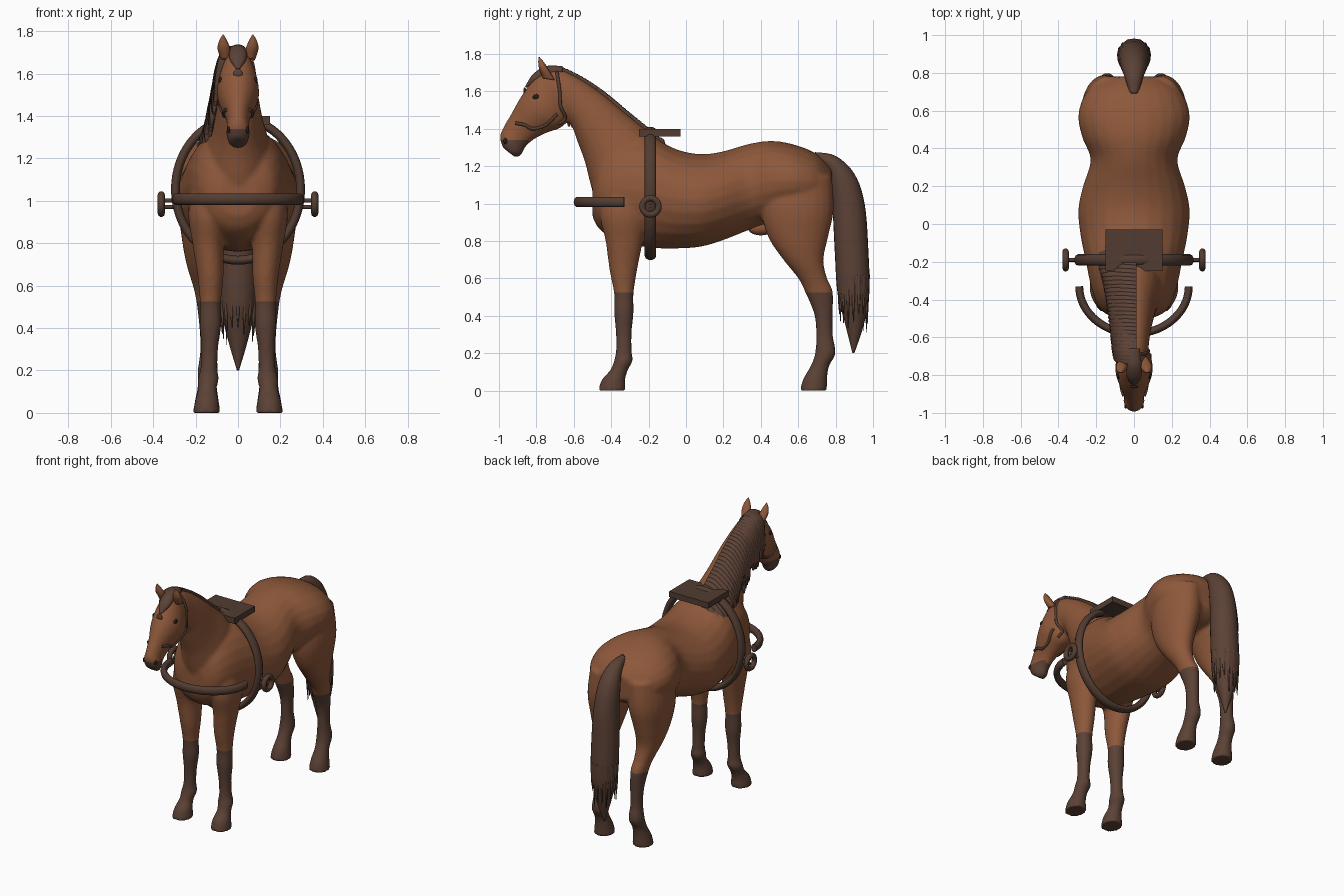
import bpy, bmesh, math, random
from mathutils import Vector
from mathutils.bvhtree import BVHTree

if "Cube" in bpy.data.objects:
    bpy.data.objects.remove(bpy.data.objects["Cube"], do_unlink=True)
random.seed(4)


def material(name, colour):
    mat = bpy.data.materials.new(name)
    mat.use_nodes = True
    mat.diffuse_color = (*colour, 1)
    mat.node_tree.nodes["Principled BSDF"].inputs["Base Color"].default_value = (*colour, 1)
    return mat


CHESTNUT = material("chestnut coat", (.27, .098, .043))
DARK = material("dark brown hair", (.105, .053, .036))
LEATHER = material("brown leather", (.085, .046, .032))
BLACK = material("eye black", (.02, .012, .01))


def smooth(rows, steps=5):
    """Catmull-Rom resampling of rows of numbers."""
    out = []
    for i in range(len(rows) - 1):
        quad = [rows[max(0, min(len(rows) - 1, i + k))] for k in (-1, 0, 1, 2)]
        for s in range(steps):
            t = s / steps
            out.append([b + .5 * t * (c - a + t * (2 * a - 5 * b + 4 * c - d + t * (3 * (b - c) + d - a)))
                        for a, b, c, d in zip(*quad)])
    return out + [list(rows[-1])]


def loft(bm, rows, side=1, sides=24):
    """Skin ellipses given as top y, top z, bottom y, bottom z, half width, centre x."""
    rings = []
    for y1, z1, y2, z2, width, x in smooth(rows):
        ring = []
        for k in range(sides):
            a = math.tau * k / sides
            c, s = math.cos(a) / 2, math.sin(a)
            ring.append(bm.verts.new((side * x + s * width, (y1 + y2) / 2 + c * (y1 - y2),
                                      (z1 + z2) / 2 + c * (z1 - z2))))
        rings.append(ring)
    for a, b in zip(rings, rings[1:]):
        for k in range(sides):
            n = (k + 1) % sides
            bm.faces.new((a[k], a[n], b[n], b[k]))
    bm.faces.new(rings[0])
    bm.faces.new(rings[-1])


def finish(bm, name, *mats):
    bmesh.ops.recalc_face_normals(bm, faces=bm.faces)
    mesh = bpy.data.meshes.new(name)
    bm.to_mesh(mesh)
    bm.free()
    mesh.shade_smooth()
    for mat in mats:
        mesh.materials.append(mat)
    obj = bpy.data.objects.new(name, mesh)
    bpy.context.collection.objects.link(obj)
    return obj


def tube(name, paths, radius, mat, taper=None, cyclic=False, scale=(1, 1, 1), at=(0, 0, 0)):
    """Round tubes along one or more smooth paths, turned into a mesh."""
    curve = bpy.data.curves.new(name, "CURVE")
    curve.dimensions = "3D"
    curve.bevel_depth, curve.bevel_resolution = radius, 3
    curve.use_fill_caps = True
    for path in paths:
        spline = curve.splines.new("POLY")
        spline.points.add(len(path) - 1)
        spline.use_cyclic_u = cyclic
        for i, (point, co) in enumerate(zip(spline.points, path)):
            point.co = (*co, 1)
            point.radius = taper(i / (len(path) - 1)) if taper else 1
    obj = bpy.data.objects.new(name, curve)
    obj.scale, obj.location = scale, at
    bpy.context.collection.objects.link(obj)
    mesh = bpy.data.meshes.new_from_object(obj.evaluated_get(bpy.context.evaluated_depsgraph_get()))
    bpy.data.objects.remove(obj)
    mesh.shade_smooth()
    mesh.materials.clear()
    mesh.materials.append(mat)
    obj = bpy.data.objects.new(name, mesh)
    obj.scale, obj.location = scale, at
    bpy.context.collection.objects.link(obj)
    return obj


def ball(name, at, size, mat):
    bm = bmesh.new()
    bmesh.ops.create_uvsphere(bm, u_segments=16, v_segments=10, radius=1)
    obj = finish(bm, name, mat)
    obj.location, obj.scale = at, size
    return obj


# Trunk: y, top z, bottom z, half width
trunk = [(-.5, 1.13, .93, .09), (-.46, 1.26, .86, .17), (-.36, 1.35, .8, .22), (-.2, 1.36, .765, .255),
         (-.05, 1.29, .76, .285), (.08, 1.265, .77, .295), (.2, 1.28, .805, .27), (.34, 1.32, .86, .23),
         (.46, 1.335, .9, .275), (.58, 1.315, .93, .295), (.7, 1.265, .95, .25), (.78, 1.18, 1, .14)]
trunk = [(y, top, y, low, w, 0) for y, top, low, w in trunk]
neck = [(-.05, 1.27, -.45, .9, .16, 0), (-.2, 1.385, -.51, 1.1, .15, 0), (-.33, 1.49, -.54, 1.22, .12, 0),
        (-.45, 1.59, -.58, 1.33, .1, 0), (-.57, 1.67, -.61, 1.41, .085, 0), (-.68, 1.72, -.66, 1.46, .075, 0),
        (-.76, 1.71, -.72, 1.5, .06, 0)]
head = [(-.7, 1.73, -.63, 1.52, .055, 0), (-.79, 1.7, -.63, 1.45, .085, 0), (-.85, 1.62, -.67, 1.405, .1, 0),
        (-.89, 1.56, -.74, 1.38, .088, 0), (-.935, 1.48, -.81, 1.345, .062, 0), (-.97, 1.42, -.86, 1.3, .052, 0),
        (-.995, 1.36, -.88, 1.26, .055, 0), (-.98, 1.3, -.91, 1.245, .04, 0)]
# Legs: z, front y, back y, centre x, half width
front_leg = [(1.15, -.42, -.22, .13, .07), (.95, -.46, -.2, .14, .095), (.8, -.43, -.23, .14, .075),
             (.65, -.41, -.26, .13, .062), (.52, -.385, -.28, .13, .05), (.42, -.385, -.28, .13, .052),
             (.31, -.375, -.29, .133, .04), (.21, -.375, -.29, .137, .04), (.16, -.385, -.285, .14, .05),
             (.11, -.405, -.31, .145, .044), (.06, -.45, -.325, .147, .055), (0, -.47, -.32, .148, .065)]
hind_leg = [(1.15, .42, .78, .14, .12), (.97, .4, .79, .155, .125), (.82, .44, .76, .165, .1),
            (.7, .52, .735, .165, .078), (.6, .6, .755, .155, .058), (.53, .635, .785, .145, .052),
            (.41, .685, .785, .14, .043), (.3, .695, .785, .14, .038), (.2, .69, .8, .142, .048),
            (.13, .665, .765, .145, .045), (.06, .625, .755, .147, .056), (0, .61, .755, .148, .065)]
bm = bmesh.new()
for rows in (trunk, neck, head):
    loft(bm, rows)
for rows in (front_leg, hind_leg):
    for side in (1, -1):
        loft(bm, [(y1, z, y2, z, w, x) for z, y1, y2, x, w in rows], side)
rough = finish(bm, "rough_body")

# Fuse the parts into one soft skin
remesh = rough.modifiers.new("fuse", "REMESH")
remesh.mode, remesh.voxel_size = "VOXEL", .011
soften = rough.modifiers.new("soften", "SMOOTH")
soften.factor, soften.iterations = .5, 6
bm = bmesh.new()
bm.from_object(rough, bpy.context.evaluated_depsgraph_get())
bpy.data.objects.remove(rough)

# Dark stockings and muzzle with clean cut edges
STOCKING, MUZZLE = .525, 1.34
for height, keep in ((STOCKING, lambda y: True), (MUZZLE, lambda y: y < -.84)):
    faces = [f for f in bm.faces if keep(f.calc_center_median().y)]
    geom = faces + list({e for f in faces for e in f.edges}) + list({v for f in faces for v in f.verts})
    bmesh.ops.bisect_plane(bm, geom=geom, plane_co=(0, 0, height), plane_no=(0, 0, 1))
for f in bm.faces:
    c = f.calc_center_median()
    f.material_index = int(c.z < STOCKING or (c.y < -.84 and c.z < MUZZLE))
skin = BVHTree.FromBMesh(bm)
finish(bm, "horse_body", CHESTNUT, DARK)


def on_skin(y, z, side, lift=.002):
    hit = skin.ray_cast(Vector((side, y, z)), Vector((-side, 0, 0)))[0]
    return (hit.x + side * lift if hit else side * .02, y, z)


# Ears, eyes, nostrils and bridle straps on both sides
cheek_strap = [(-.69, 1.7), (-.675, 1.6), (-.67, 1.52), (-.645, 1.46), (-.68, 1.425)]
nose_strap = [(-.69, 1.48), (-.75, 1.42), (-.82, 1.4), (-.86, 1.42), (-.91, 1.43)]
for side, label in ((1, "left"), (-1, "right")):
    bm = bmesh.new()
    loft(bm, [(-.765, 1.67, -.7, 1.66, .022, .058), (-.785, 1.72, -.73, 1.71, .03, .066),
              (-.79, 1.755, -.755, 1.75, .02, .07), (-.788, 1.785, -.784, 1.785, .002, .07)], side, 12)
    finish(bm, label + "_ear", CHESTNUT)
    ball(label + "_eye", on_skin(-.8, 1.57, side, -.004), (.01, .02, .015), BLACK)
    ball(label + "_nostril", on_skin(-.965, 1.335, side, -.002), (.008, .013, .016), BLACK)
    for name, rows in (("cheek", cheek_strap), ("nose", nose_strap)):
        path = [on_skin(y, z, side) for y, z in smooth(rows)]
        tube(f"{label}_{name}_strap", [path], .009, LEATHER)
ball("forehead_star", (0, -.862, 1.6), (.022, .008, .022), DARK)
ball("sheath", (0, .4, .87), (.04, .07, .04), CHESTNUT)

# Forelock and mane, the locks falling over the right side of the neck
bm = bmesh.new()
loft(bm, [(-.66, 1.735, -.66, 1.69, .03, 0), (-.75, 1.735, -.73, 1.68, .04, 0),
          (-.82, 1.69, -.79, 1.65, .04, 0), (-.86, 1.625, -.85, 1.62, .008, 0)])
finish(bm, "forelock", DARK)
locks = []
for y, z, _, _, w, _ in smooth(neck, 6)[4:-3]:
    drop = random.uniform(.2, .31)
    locks.append(smooth([(.012, y, z - .02), (-.05, y + .005, z - .03), (-w - .012, y + .015, z - .12),
                         (-w - .035, y + .02, z - drop)], 4))
tube("mane", locks, .032, DARK, lambda t: 1 - .85 * t ** 4)

# Tail with loose strands at the end
bm = bmesh.new()
loft(bm, [(.69, 1.275, .7, 1.22, .025, 0), (.8, 1.255, .76, 1.17, .05, 0), (.9, 1.16, .775, 1.08, .07, 0),
          (.955, 1, .785, .95, .08, 0), (.975, .75, .795, .75, .088, 0), (.98, .52, .81, .52, .085, 0),
          (.95, .35, .85, .36, .05, 0), (.9, .2, .89, .2, .005, 0)])
finish(bm, "tail", DARK)
strands = []
for k in range(16):
    a = math.tau * k / 16
    x, y = .078 * math.sin(a), .895 + .075 * math.cos(a)
    strands.append([(x, y, .62), (x * 1.03, y, .48), (x * .95, y, random.uniform(.3, .42))])
tube("tail_strands", strands, .014, DARK, lambda t: 1 - .9 * t)


def arc(rx, ry, start, sweep, steps, axes):
    points = []
    for k in range(steps):
        a = start + sweep * k / steps
        p = Vector((0, 0, 0))
        p[axes[0]], p[axes[1]] = rx * math.cos(a), ry * math.sin(a)
        points.append(p)
    return points


# Harness: girth hoop, breast band, back pad and side rings
tube("girth_hoop", [arc(.295, .335, 0, math.tau, 64, (0, 2))], .022, LEATHER, cyclic=True,
     scale=(1, 1.4, 1), at=(0, -.19, 1.055))
tube("breast_band", [arc(.29, .25, math.pi, math.pi * 1.025, 40, (0, 1))], .021, LEATHER,
     scale=(1, 1, 1.35), at=(0, -.33, 1.008))
bm = bmesh.new()
bmesh.ops.create_cube(bm, size=1)
pad = finish(bm, "back_pad", LEATHER)
pad.data.shade_flat()
pad.scale, pad.location = (.3, .22, .04), (0, -.14, 1.38)
for side, label in ((1, "left"), (-1, "right")):
    tube(label + "_side_ring", [arc(.044, .044, 0, math.tau, 32, (1, 2))], .017, LEATHER,
         cyclic=True, at=(side * .362, -.19, .985))
    bars = [[(side * .29, -.19, z), (side * .36, -.19, z)] for z in (.972, 1.002)]
    tube(label + "_ring_bars", bars, .01, LEATHER)
